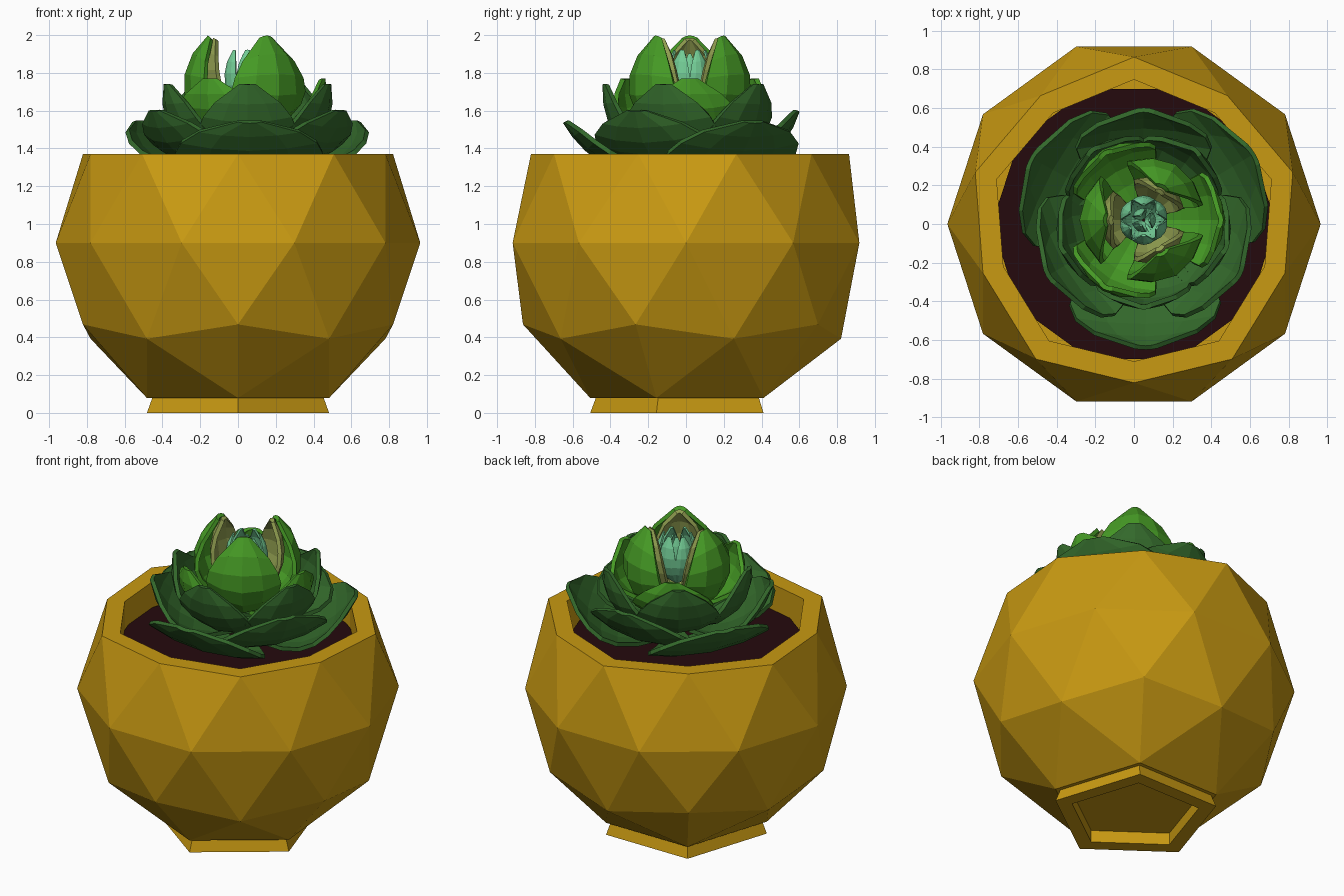
import bpy, bmesh, math
from mathutils import Vector, Matrix

if "Cube" in bpy.data.objects:
    bpy.data.objects.remove(bpy.data.objects["Cube"])


def material(name, rgb):
    m = bpy.data.materials.new(name)
    m.use_nodes = True
    m.diffuse_color = (*rgb, 1)
    m.node_tree.nodes["Principled BSDF"].inputs["Base Color"].default_value = (*rgb, 1)
    return m


GOLD = material("gold", (0.58, 0.32, 0.006))
SOIL = material("dark soil", (0.018, 0.003, 0.004))
DARK = material("dark green", (0.033, 0.14, 0.024))
BRIGHT = material("bright green", (0.06, 0.32, 0.018))
OLIVE = material("pale olive", (0.28, 0.34, 0.08))
MINT = material("mint", (0.17, 0.6, 0.3))


def finish(bm, name, mat):
    bmesh.ops.recalc_face_normals(bm, faces=bm.faces)
    me = bpy.data.meshes.new(name)
    bm.to_mesh(me)
    bm.free()
    me.materials.append(mat)
    ob = bpy.data.objects.new(name, me)
    bpy.context.collection.objects.link(ob)
    return ob


# Faceted pot: a coarse icosphere with its top levelled and its bottom cut flat
RADIUS, MIDDLE, RIM = 0.965, 0.9, 1.37
bm = bmesh.new()
bmesh.ops.create_icosphere(bm, subdivisions=2, radius=RADIUS,
                           matrix=Matrix.Rotation(math.pi / 2, 4, 'Z'))
cut = [v for v in bm.verts if v.co.z > 0.6 * RADIUS or v.co.z < -0.95 * RADIUS]
bmesh.ops.delete(bm, geom=cut, context='VERTS')
for v in bm.verts:
    v.co.z = RIM if v.co.z > 0.3 else v.co.z + MIDDLE
base = [e for e in bm.edges if e.is_boundary and e.verts[0].co.z < MIDDLE]
bmesh.ops.contextual_create(bm, geom=base)

# Flat rim and straight inner wall
edges = [e for e in bm.edges if e.is_boundary]
for scale, drop in ((0.865, 0), (1, 0.25)):
    new = bmesh.ops.extrude_edge_only(bm, edges=edges)["geom"]
    edges = [g for g in new if isinstance(g, bmesh.types.BMEdge)]
    for v in (g for g in new if isinstance(g, bmesh.types.BMVert)):
        v.co = Vector((v.co.x * scale, v.co.y * scale, v.co.z - drop))
    edges = [e for e in edges if e.is_boundary]
bmesh.ops.contextual_create(bm, geom=edges)
finish(bm, "pot", GOLD)

# Soil
bm = bmesh.new()
bmesh.ops.create_circle(bm, cap_ends=True, segments=10, radius=0.735,
                        matrix=Matrix.Translation((0, 0, 1.2)) @ Matrix.Rotation(math.pi / 10, 4, 'Z'))
finish(bm, "soil", SOIL)

# Five-sided hollow foot
bm = bmesh.new()
rings = []
for r, z in ((0.475, 0.085), (0.507, 0), (0.4, 0), (0.4, 0.085)):
    angles = [math.radians(72 * k - 90) for k in range(5)]
    rings.append([bm.verts.new((r * math.cos(a), r * math.sin(a), z)) for a in angles])
for low, high in zip(rings, rings[1:]):
    for k in range(5):
        j = (k + 1) % 5
        bm.faces.new((low[k], low[j], high[j], high[k]))
finish(bm, "foot", GOLD)

# Rosette of cupped leaves, each swept along a curved spine
CENTRE = Vector((0.05, 0.02, 0))
OUTLINE = (0.3, 0.68, 0.92, 1, 0.92, 0.68, 0.15)
ACROSS = (-1, -0.55, 0, 0.55, 1)


def add_leaf(bm, spine, half, angle, cup):
    a, b, c, d = (Vector(p) for p in spine)
    out = Vector((math.cos(angle), math.sin(angle), 0))
    side = Vector((-out.y, out.x, 0))
    rows = []
    for i, w in enumerate(OUTLINE):
        t = i / (len(OUTLINE) - 1)
        u = 1 - t
        p = a * u**3 + b * (3 * u * u * t) + c * (3 * u * t * t) + d * t**3
        tan = ((b - a) * u * u + (c - b) * (2 * u * t) + (d - c) * t * t).normalized()
        row = []
        for s in ACROSS:
            lift = cup * half * w * s * s
            r, z = p.x - tan.y * lift, p.y + tan.x * lift
            row.append(bm.verts.new(CENTRE + out * r + side * (half * w * s) + Vector((0, 0, z))))
        rows.append(row)
    for r0, r1 in zip(rows, rows[1:]):
        for k in range(len(ACROSS) - 1):
            bm.faces.new((r0[k], r0[k + 1], r1[k + 1], r1[k]))


def whorl(name, mat, count, start, spine, half, cup, thick=0.025):
    bm = bmesh.new()
    for k in range(count):
        add_leaf(bm, spine, half, math.radians(start + 360 * k / count), cup)
    mod = finish(bm, name, mat).modifiers.new("thickness", 'SOLIDIFY')
    mod.thickness = thick
    mod.offset = 0


whorl("outer_leaves", DARK, 3, 31,
      ((0.08, 1.25), (0.4, 1.22), (0.58, 1.4), (0.66, 1.54)), 0.39, 0.15)
whorl("lower_leaves", DARK, 3, 90,
      ((0.08, 1.3), (0.36, 1.28), (0.52, 1.42), (0.57, 1.6)), 0.35, 0.2)
whorl("middle_leaves", DARK, 5, 270,
      ((0.07, 1.35), (0.36, 1.36), (0.46, 1.52), (0.45, 1.74)), 0.25, 0.3)
whorl("bright_low_leaves", BRIGHT, 3, 0,
      ((0.07, 1.42), (0.36, 1.45), (0.44, 1.6), (0.4, 1.77)), 0.24, 0.35)
whorl("bright_tall_leaves", BRIGHT, 3, 60,
      ((0.08, 1.45), (0.36, 1.52), (0.4, 1.82), (0.2, 1.99)), 0.22, 0.5)
whorl("olive_leaves", OLIVE, 3, 60,
      ((0.05, 1.52), (0.23, 1.58), (0.27, 1.85), (0.17, 1.98)), 0.14, 0.5)
whorl("mint_leaves", MINT, 6, 30,
      ((0.02, 1.6), (0.12, 1.65), (0.16, 1.8), (0.08, 1.92)), 0.06, 0.4, 0.012)
whorl("mint_heart", MINT, 3, 0,
      ((0.01, 1.6), (0.06, 1.65), (0.08, 1.8), (0.03, 1.9)), 0.04, 0.4, 0.01)
